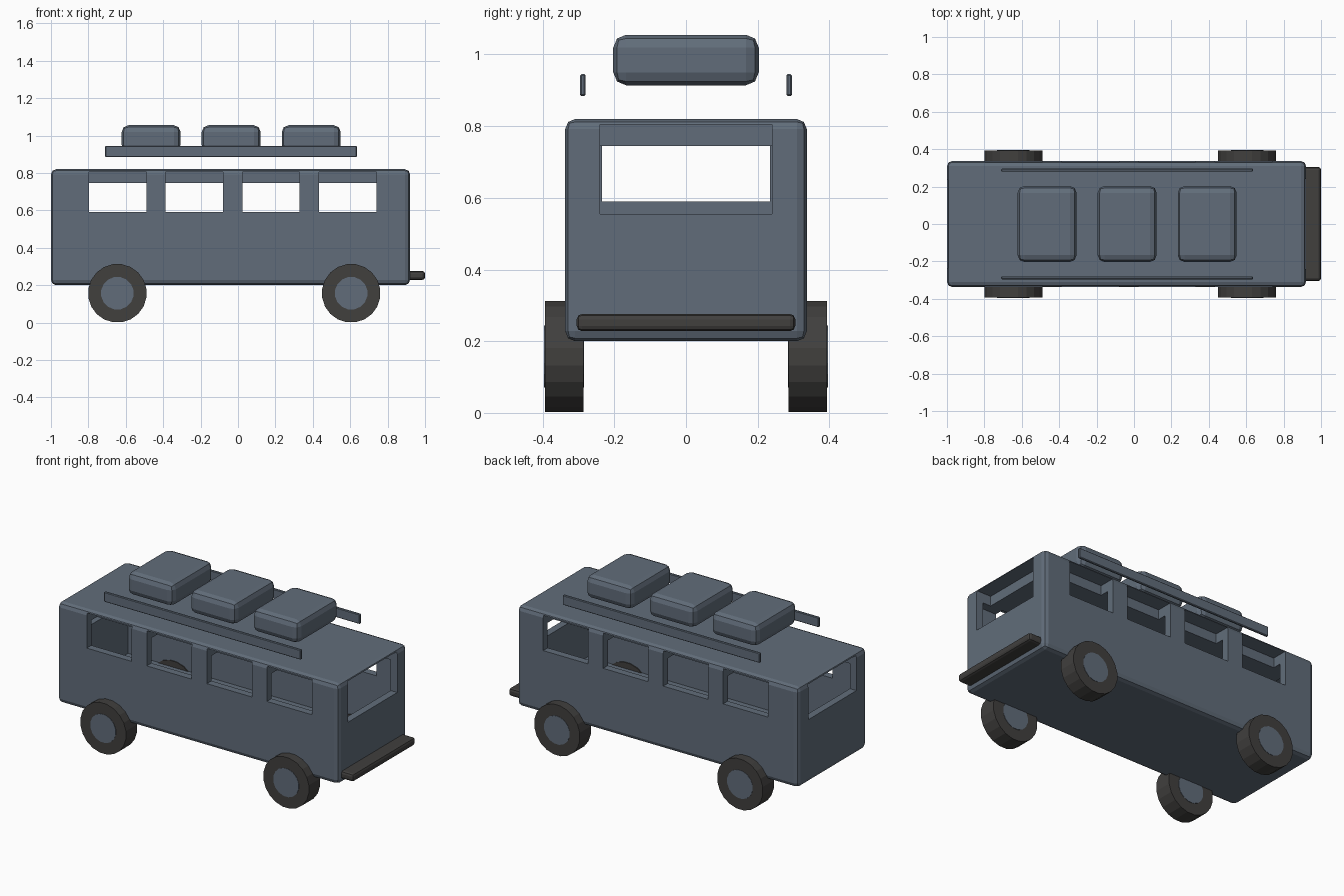
import bpy, bmesh, math
from mathutils import Matrix, Vector

if "Cube" in bpy.data.objects:
    bpy.data.objects.remove(bpy.data.objects["Cube"])


def material(name, colour):
    m = bpy.data.materials.new(name)
    m.use_nodes = True
    m.diffuse_color = colour
    m.node_tree.nodes["Principled BSDF"].inputs["Base Color"].default_value = colour
    return m


BLUE = material("slate blue paint", (0.12, 0.152, 0.195, 1))
DARK = material("dark rubber", (0.052, 0.05, 0.048, 1))


def add_box(bm, low, high):
    low, high = Vector(low), Vector(high)
    mat = Matrix.Translation((low + high) / 2) @ Matrix.Diagonal((*(high - low), 1))
    bmesh.ops.create_cube(bm, size=1, matrix=mat)


def finish(bm, name, mat=None):
    mesh = bpy.data.meshes.new(name)
    bm.to_mesh(mesh)
    bm.free()
    obj = bpy.data.objects.new(name, mesh)
    bpy.context.collection.objects.link(obj)
    if mat:
        mesh.materials.append(mat)
    return obj


def box(name, low, high, mat, bevel=0.0, segments=2):
    bm = bmesh.new()
    add_box(bm, low, high)
    if bevel:
        bmesh.ops.bevel(bm, geom=bm.edges[:], offset=bevel, segments=segments,
                        profile=0.5, affect='EDGES')
    return finish(bm, name, mat)


def cut(target, boxes):
    bm = bmesh.new()
    for low, high in boxes:
        add_box(bm, low, high)
    cutter = finish(bm, "cutter")
    cutter.hide_render = True
    mod = target.modifiers.new("cut", 'BOOLEAN')
    mod.operation, mod.solver, mod.object = 'DIFFERENCE', 'EXACT', cutter
    bpy.context.view_layer.objects.active = target
    bpy.ops.object.modifier_apply(modifier=mod.name)
    bpy.data.objects.remove(cutter)


# Hollow body shell with a thick roof
body = box("body", (-1, -0.337, 0.2), (0.92, 0.337, 0.82), BLUE, 0.028)
cut(body, [((-0.955, -0.292, 0.275), (0.875, 0.292, 0.745))])

# Window openings, notched into the roof slab
openings = []
for i in range(4):
    x = -0.797 + 0.41 * i
    for y in (-0.337, 0.337):
        openings.append(((x, y - 0.1, 0.59), (x + 0.307, y + 0.1, 0.805)))
openings.append(((0.82, -0.24, 0.555), (1.02, 0.24, 0.805)))
openings.append(((-1.1, -0.235, 0.59), (-0.9, 0.235, 0.805)))
cut(body, openings)

# Bumper
box("bumper", (0.9, -0.305, 0.228), (1.0, 0.305, 0.276), DARK, 0.015)

# Roof rails and luggage
for side, y in (("right", -0.288), ("left", 0.288)):
    box(side + "_roof_rail", (-0.71, y - 0.008, 0.884), (0.636, y + 0.008, 0.945),
        BLUE, 0.004, 1)
for i in range(3):
    x = -0.622 + 0.428 * i
    box(f"luggage_{i + 1}", (x, -0.203, 0.914), (x + 0.315, 0.203, 1.055), BLUE, 0.036)


# Wheels: tyre with a hub passing through to both faces
def cylinder(name, x, y, radius, depth, sides, mat):
    bm = bmesh.new()
    place = (Matrix.Translation((x, y, 0.157)) @ Matrix.Rotation(math.pi / 2, 4, 'X')
             @ Matrix.Rotation(math.pi / sides, 4, 'Z'))
    bmesh.ops.create_cone(bm, cap_ends=True, segments=sides, radius1=radius,
                          radius2=radius, depth=depth, matrix=place)
    return finish(bm, name, mat)


for end, x in (("rear", -0.645), ("front", 0.605)):
    for side, y in (("right", -0.34), ("left", 0.34)):
        cylinder(f"{end}_{side}_tyre", x, y, 0.157, 0.108, 20, DARK)
        cylinder(f"{end}_{side}_hub", x, y, 0.088, 0.112, 16, BLUE)
